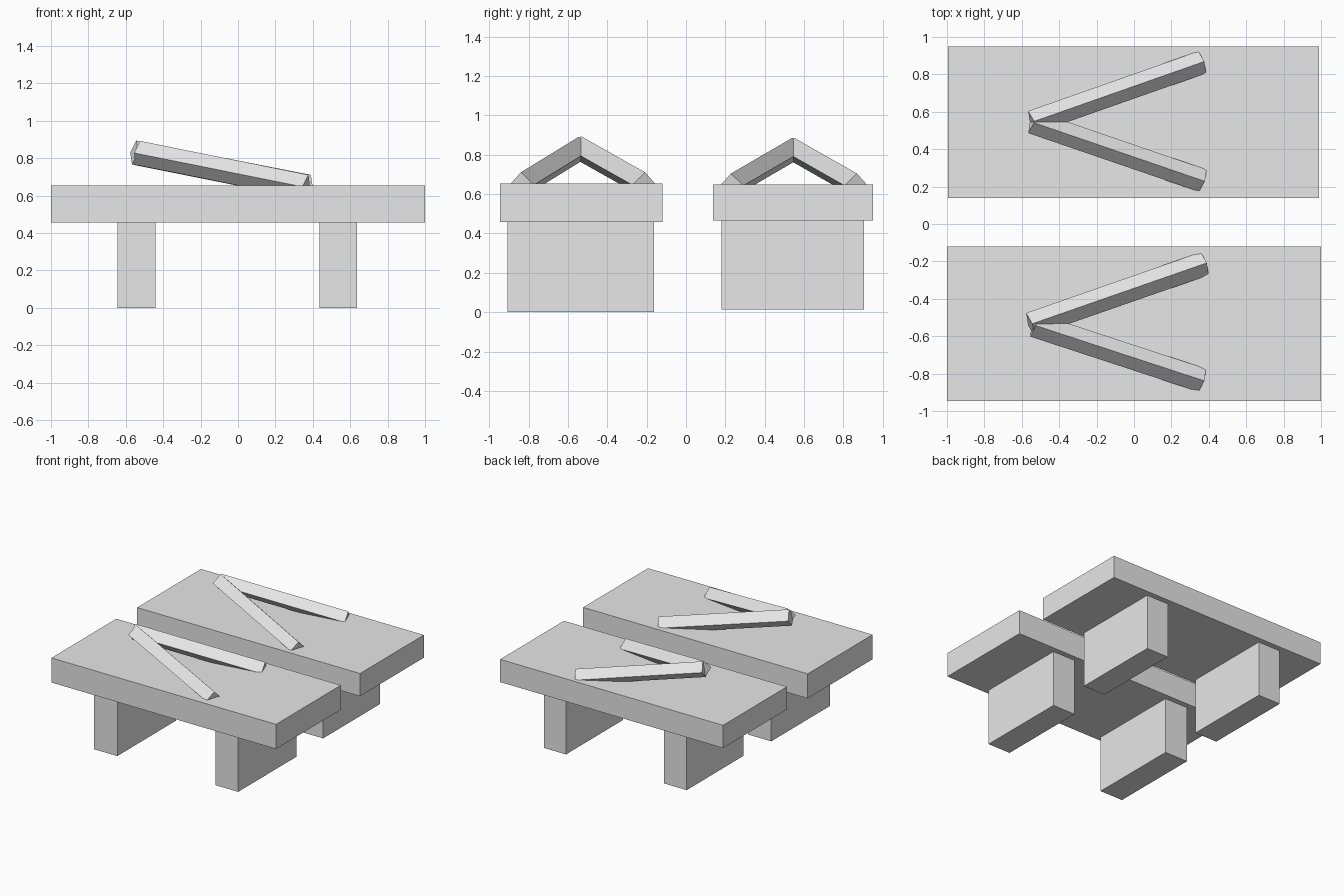
import bpy
from mathutils import Matrix, Vector

if "Cube" in bpy.data.objects:
    bpy.data.objects.remove(bpy.data.objects["Cube"], do_unlink=True)

grey = bpy.data.materials.new("plain grey")
grey.use_nodes = True
colour = (0.8, 0.8, 0.8, 1)
grey.diffuse_color = colour
grey.node_tree.nodes["Principled BSDF"].inputs["Base Color"].default_value = colour


def add_box(name, matrix):
    bpy.ops.mesh.primitive_cube_add(size=1)
    obj = bpy.context.object
    obj.name = name
    obj.data.transform(matrix)
    obj.data.materials.append(grey)


def block(name, low, high):
    low, high = Vector(low), Vector(high)
    size = Matrix.Diagonal((*(high - low), 1))
    add_box(name, Matrix.Translation((low + high) / 2) @ size)


def strap(name, start, end, diagonal):
    """Square bar between two points, standing on its edge."""
    start, end = Vector(start), Vector(end)
    along = (end - start).normalized()
    side = Vector((0, 0, 1)).cross(along).normalized()
    up = along.cross(side)
    width = diagonal / 2 ** 0.5
    axes = Matrix((along, (side + up).normalized(), (up - side).normalized()))
    turn = axes.transposed().to_4x4()
    size = Matrix.Diagonal(((end - start).length, width, width, 1))
    add_box(name, Matrix.Translation((start + end) / 2) @ turn @ size)


# Right sandal, slightly larger
block("right_sole", (-1, -0.945, 0.457), (1, -0.12, 0.655))
for part, x0, x1 in (("back", -0.645, -0.44), ("front", 0.435, 0.637)):
    block(f"right_{part}_support", (x0, -0.907, 0), (x1, -0.163, 0.46))
strap("right_inner_strap", (-0.555, -0.537, 0.83), (0.378, -0.212, 0.647), 0.13)
strap("right_outer_strap", (-0.535, -0.54, 0.828), (0.365, -0.835, 0.647), 0.13)

# Left sandal
block("left_sole", (-0.995, 0.138, 0.465), (0.99, 0.95, 0.648))
for part, x0, x1 in (("back", -0.64, -0.44), ("front", 0.435, 0.632)):
    block(f"left_{part}_support", (x0, 0.18, 0.014), (x1, 0.905, 0.47))
strap("left_outer_strap", (-0.545, 0.545, 0.825), (0.365, 0.865, 0.643), 0.125)
strap("left_inner_strap", (-0.545, 0.545, 0.825), (0.368, 0.232, 0.643), 0.125)
